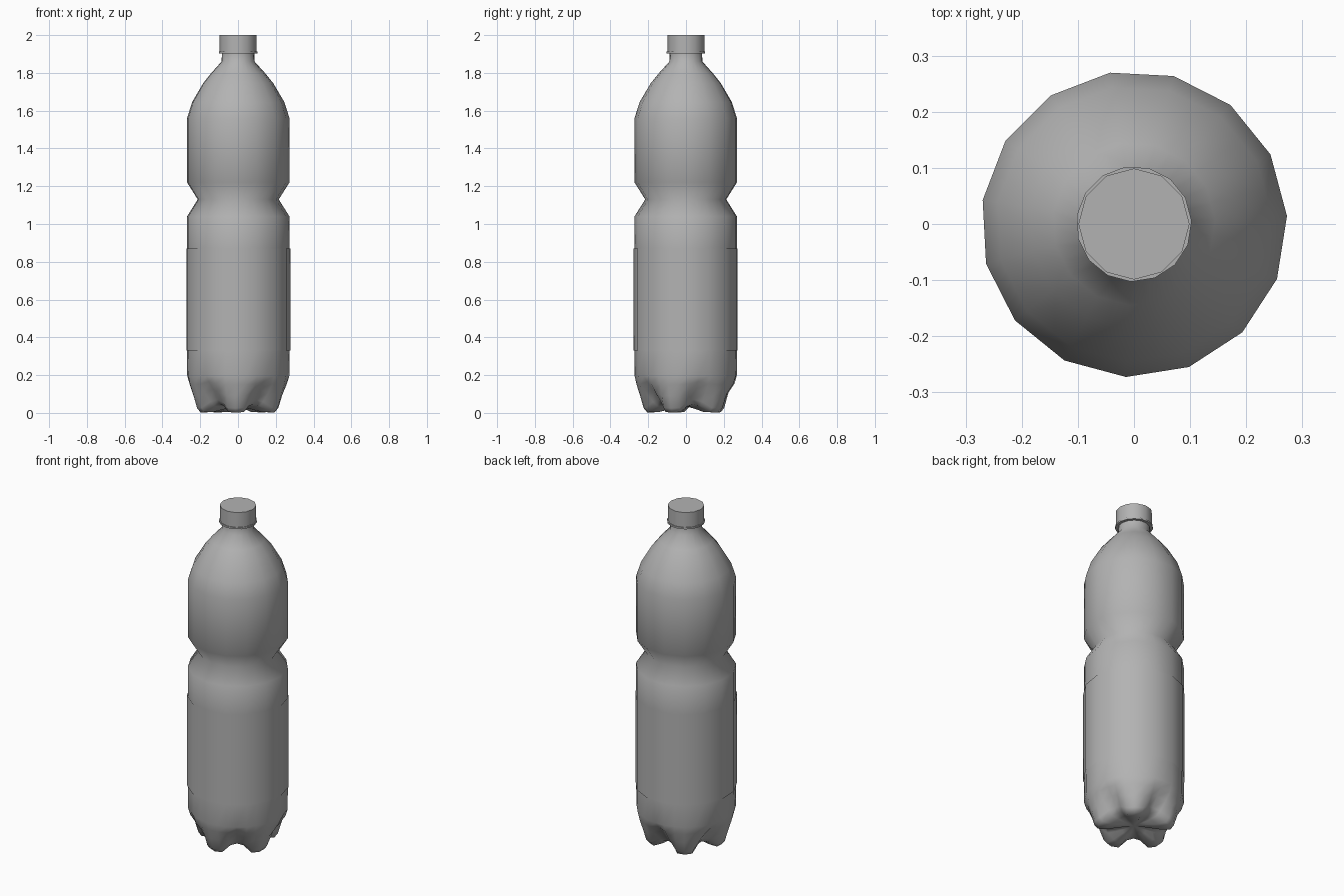
import bpy, bmesh, math

if "Cube" in bpy.data.objects:
    bpy.data.objects.remove(bpy.data.objects["Cube"])

SIDES, OFFSET = 15, math.radians(3)
grey = bpy.data.materials.new("plain_grey")
grey.diffuse_color = (0.45, 0.45, 0.45, 1)
grey.use_nodes = True
grey.node_tree.nodes["Principled BSDF"].inputs["Base Color"].default_value = grey.diffuse_color


def make_object(name, rings, centre_z=None, closed_top=False, closed_bottom=False, angle=None):
    """Skin a list of vertex rings into a smooth-shaded object."""
    bm = bmesh.new()
    loops = [[bm.verts.new(p) for p in ring] for ring in rings]
    n = len(loops[0])
    for a, b in zip(loops, loops[1:]):
        for i in range(n):
            j = (i + 1) % n
            bm.faces.new((a[i], a[j], b[j], b[i]))
    if centre_z is not None:
        c = bm.verts.new((0, 0, centre_z))
        for i in range(n):
            bm.faces.new((c, loops[0][(i + 1) % n], loops[0][i]))
    if closed_bottom:
        bm.faces.new(loops[0][::-1])
    if closed_top:
        bm.faces.new(loops[-1])
    for f in bm.faces:
        f.smooth = True
    mesh = bpy.data.meshes.new(name)
    bm.to_mesh(mesh)
    bm.free()
    mesh.materials.append(grey)
    obj = bpy.data.objects.new(name, mesh)
    bpy.context.collection.objects.link(obj)
    if angle:
        bpy.ops.object.select_all(action='DESELECT')
        obj.select_set(True)
        bpy.context.view_layer.objects.active = obj
        bpy.ops.object.shade_smooth_by_angle(angle=math.radians(angle))
    return obj


def ring(r, z, n, off):
    return [(r * math.cos(off + math.tau * i / n), r * math.sin(off + math.tau * i / n), z)
            for i in range(n)]


def body_ring(foot, groove=None, spread=0):
    """30 columns; odd ones sit mid-side so the outline stays 15-sided.
    Five feet alternate with five grooves; spread widens the groove."""
    groove = groove or foot
    pts = []
    for i in range(2 * SIDES):
        d = (i - 2 * 2) % 6          # feet sit on every third corner
        w = (0, 0.05, spread, 1)[min(d, 6 - d)]
        r = foot[0] + (groove[0] - foot[0]) * w
        z = foot[1] + (groove[1] - foot[1]) * w
        if i % 2:
            r *= math.cos(math.pi / SIDES)
        a = OFFSET + math.pi * i / SIDES
        pts.append((r * math.cos(a), r * math.sin(a), z))
    return pts


# Bottle: petal base (foot profile, groove profile, spread), then the turned profile
base = [((0.08, 0.02), (0.07, 0.035), 0.8), ((0.15, 0.004), (0.11, 0.038), 0.85),
        ((0.205, 0.002), (0.155, 0.044), 0.85), ((0.224, 0.025), (0.175, 0.07), 0.75),
        ((0.243, 0.09), (0.212, 0.125), 0.5), ((0.262, 0.15), (0.25, 0.165), 0.25)]
profile = [(0.272, 0.195), (0.273, 0.33), (0.273, 0.87), (0.273, 1.04), (0.216, 1.13),
           (0.273, 1.22), (0.273, 1.56), (0.246, 1.645), (0.187, 1.745),
           (0.145, 1.797), (0.088, 1.86), (0.086, 1.905)]
rings = [body_ring(*b) for b in base] + [body_ring(p) for p in profile]
make_object("bottle", rings, centre_z=0.035, closed_top=True, angle=75)

# Label sleeve, open at both ends
make_object("label", [ring(0.277, z, SIDES, OFFSET) for z in (0.33, 0.87)])

# Neck collar and screw cap
make_object("neck_collar", [ring(0.103, z, SIDES, OFFSET) for z in (1.902, 1.912)],
            closed_bottom=True, closed_top=True, angle=35)
make_object("cap", [ring(0.099, z, 12, math.pi / 2) for z in (1.912, 2.0)],
            closed_bottom=True, closed_top=True, angle=35)
